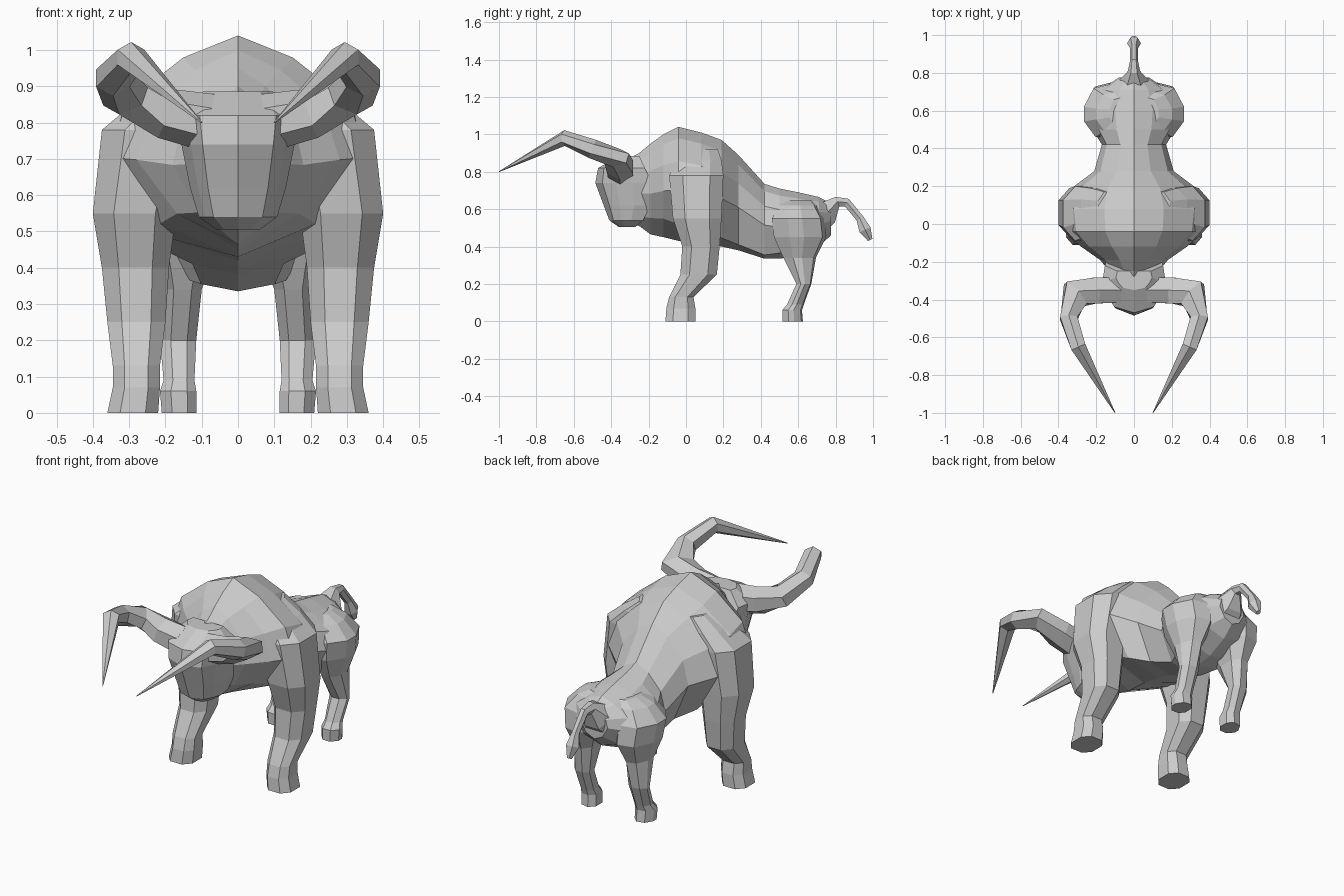
import bpy, bmesh, math
from mathutils import Vector

if "Cube" in bpy.data.objects:
    bpy.data.objects.remove(bpy.data.objects["Cube"])

def loft(name, rings, mirror=False):
    """Skin a list of equal-length point rings with flat faces and end caps."""
    bm = bmesh.new()
    vs = [[bm.verts.new(p) for p in r] for r in rings]
    n = len(vs[0])
    for a, b in zip(vs, vs[1:]):
        for i in range(n):
            j = (i + 1) % n
            bm.faces.new((a[i], a[j], b[j], b[i]))
    bm.faces.new(vs[0])
    bm.faces.new(vs[-1])
    bmesh.ops.recalc_face_normals(bm, faces=bm.faces)
    me = bpy.data.meshes.new(name)
    bm.to_mesh(me)
    bm.free()
    ob = bpy.data.objects.new(name, me)
    bpy.context.collection.objects.link(ob)
    if mirror:
        ob.modifiers.new("Mirror", 'MIRROR').use_mirror_merge = False
    return ob

def stack(name, shape, levels, mirror=False):
    """Horizontal sections: (z, x0, x1, y0, y1) scaling a unit outline."""
    rings = []
    for z, x0, x1, y0, y1 in levels:
        cx, cy, hx, hy = (x0 + x1) / 2, (y0 + y1) / 2, (x1 - x0) / 2, (y1 - y0) / 2
        rings.append([(cx + u * hx, cy + v * hy, z) for u, v in shape])
    return loft(name, rings, mirror)

def tube(name, path, sides=6, turn=0, mirror=False):
    """Tapered tube: (point, side radius, upright radius)."""
    pts = [Vector(p[0]) for p in path]
    angles = [turn + 2 * math.pi * k / sides for k in range(sides)]
    rings = []
    for i, (_, ra, rb) in enumerate(path):
        d0 = (pts[i] - pts[max(i - 1, 0)]).normalized()
        d1 = (pts[min(i + 1, len(pts) - 1)] - pts[i]).normalized()
        t = (d0 + d1).normalized()
        side = t.cross(Vector((0, 0, 1))).normalized()
        up = side.cross(t)
        rings.append([pts[i] + side * ra * math.cos(a) + up * rb * math.sin(a) for a in angles])
    return loft(name, rings, mirror)

# Body: upright sections along y (y, top, bottom, half width, belly lift)
sections = [(-.33, .86, .54, .12, .13), (-.25, .90, .51, .13, .13), (-.19, .95, .465, .18, .18),
            (-.12, 1.0, .45, .28, .18), (-.04, 1.04, .43, .36, .15), (.08, 1.01, .42, .375, .12),
            (.19, .97, .40, .33, .08), (.28, .89, .38, .21, .06), (.42, .735, .335, .17, .05),
            (.50, .71, .335, .22, .08), (.60, .69, .35, .235, .12),
            (.71, .665, .40, .18, .13), (.775, .63, .46, .08, .13)]
rings = []
for y, zt, zb, w, lift in sections:
    h = zt - zb
    half = [(.42 * w, zt - .10 * h), (.85 * w, zt - .30 * h), (w, zt - .55 * h), (.6 * w, zb + lift * h)]
    ring = [(0, zt)] + half + [(0, zb)] + [(-x, z) for x, z in reversed(half)]
    rings.append([(x, y, z) for x, z in ring])
loft("body", rings)

# Legs
octagon = [(-.5, -1), (.5, -1), (1, -.5), (1, .5), (.5, 1), (-.5, 1), (-1, .5), (-1, -.5)]
stack("front_legs", octagon, [
    (0, .22, .36, -.11, .05), (.07, .215, .345, -.105, .05), (.13, .215, .345, -.09, .04),
    (.25, .20, .36, -.03, .165), (.40, .19, .375, -.02, .18), (.55, .17, .40, -.07, .19),
    (.78, .12, .375, -.09, .20), (.86, .08, .28, -.05, .19), (.92, .06, .19, -.02, .17)], True)
haunch = [(-.5, -1), (.4, -1), (1, -.4), (1, .15), (.5, .85), (-.4, 1), (-1, .5), (-1, -.5)]
stack("hind_legs", haunch, [
    (0, .115, .21, .515, .625), (.06, .115, .215, .515, .62), (.09, .12, .205, .54, .63),
    (.20, .115, .215, .59, .67), (.34, .10, .21, .52, .695), (.45, .06, .25, .47, .75),
    (.55, .06, .265, .46, .74), (.62, .05, .20, .49, .70), (.65, .04, .13, .52, .67)], True)

# Head with a ridged face and wider cheeks
right = [(.75, -.75), (1, -.3), (1.2, .3), (1.1, 1)]
face = [(0, -1)] + right + [(-u, v) for u, v in reversed(right)]
stack("head", face, [
    (.505, -.05, .05, -.36, -.27), (.54, -.09, .09, -.41, -.23), (.62, -.11, .11, -.44, -.19),
    (.74, -.13, .13, -.485, -.18), (.82, -.14, .14, -.47, -.22), (.885, -.08, .08, -.35, -.25)])

# Horns
tube("horns", [((.08, -.35, .80), .075, .08), ((.20, -.352, .825), .08, .07),
               ((.31, -.37, .872), .09, .055), ((.345, -.50, .922), .053, .052),
               ((.295, -.65, .980), .046, .042), ((.10, -1.0, .80), .002, .002)],
     6, math.pi / 6, True)

# Tail
tube("tail", [((0, .69, .54), .13, .10), ((0, .755, .58), .085, .075), ((0, .81, .64), .032, .032),
              ((0, .86, .635), .022, .026), ((0, .93, .55), .02, .024),
              ((0, .957, .49), .037, .037), ((0, .985, .435), .012, .015)])
